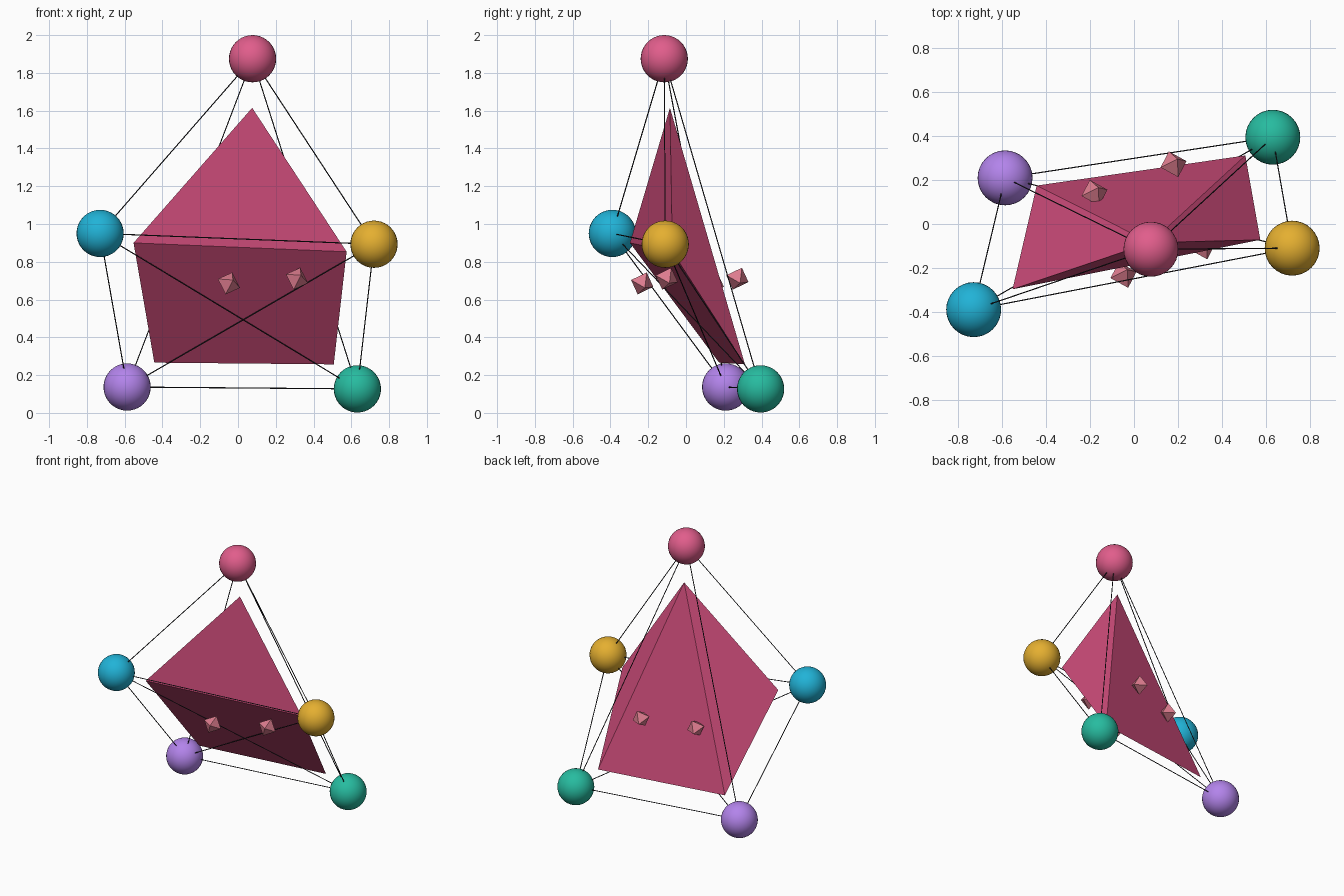
import bpy, bmesh
from mathutils import Vector, Matrix

if "Cube" in bpy.data.objects:
    bpy.data.objects.remove(bpy.data.objects["Cube"])


def material(name, rgb):
    m = bpy.data.materials.new(name)
    m.diffuse_color = (*rgb, 1)
    m.use_nodes = True
    m.node_tree.nodes["Principled BSDF"].inputs["Base Color"].default_value = m.diffuse_color
    return m


def finish(name, bm, mat, smooth=False):
    bmesh.ops.recalc_face_normals(bm, faces=bm.faces)
    me = bpy.data.meshes.new(name)
    bm.to_mesh(me)
    bm.free()
    for p in me.polygons:
        p.use_smooth = smooth
    me.materials.append(mat)
    ob = bpy.data.objects.new(name, me)
    bpy.context.collection.objects.link(ob)
    return ob


dark = material("dark_line", (0.02, 0.02, 0.025))
magenta = material("magenta", (0.6, 0.07, 0.19))
rose = material("rose", (0.72, 0.2, 0.27))

# Corner balls
balls = {
    "top": ((0.077, -0.115, 1.875), (0.75, 0.11, 0.26)),
    "front_left": ((-0.73, -0.39, 0.95), (0.015, 0.45, 0.68)),
    "front_right": ((0.72, -0.11, 0.893), (0.78, 0.43, 0.03)),
    "back_right": ((0.632, 0.395, 0.127), (0.02, 0.5, 0.35)),
    "back_left": ((-0.587, 0.21, 0.137), (0.45, 0.23, 0.83)),
}
for label, (pos, rgb) in balls.items():
    bm = bmesh.new()
    bmesh.ops.create_uvsphere(bm, u_segments=32, v_segments=20, radius=0.125)
    ob = finish(label + "_ball", bm, material(label + "_colour", rgb), True)
    ob.location = pos

# Thin rods joining every pair of balls
labels = list(balls)
for i, a in enumerate(labels):
    for b in labels[i + 1:]:
        pa, pb = Vector(balls[a][0]), Vector(balls[b][0])
        d = pb - pa
        bm = bmesh.new()
        bmesh.ops.create_cone(bm, cap_ends=True, segments=6, radius1=0.003,
                              radius2=0.003, depth=d.length)
        ob = finish(f"rod_{a}_{b}", bm, dark)
        ob.matrix_world = (Matrix.Translation((pa + pb) / 2)
                           @ d.to_track_quat('Z', 'Y').to_matrix().to_4x4())

# Inner pyramid: apex over a four-sided base
bm = bmesh.new()
apex = bm.verts.new((0.075, -0.085, 1.615))
base = [bm.verts.new(p) for p in ((-0.553, -0.297, 0.9), (0.575, -0.072, 0.853),
                                  (0.507, 0.312, 0.257), (-0.443, 0.175, 0.266))]
bm.faces.new(base)
for i in range(4):
    bm.faces.new((apex, base[i], base[(i + 1) % 4]))
finish("inner_pyramid", bm, magenta)

# Four small octahedra in a rectangle, sharing one tilted frame
w = Vector((0.018, 0.025, 0.06)).normalized()
v = Vector((-0.02, 0.055, -0.017))
v = (v - w * v.dot(w)).normalized()
u = v.cross(w)
r = 0.065
centre = Vector((0.066, 0.02, 0.698))
along, across = Vector((0.18, 0.065, 0.0125)), Vector((-0.066, 0.187, 0.0))
for side, sy in (("front", -1), ("back", 1)):
    for end, sx in (("left", -1), ("right", 1)):
        bm = bmesh.new()
        for axis in (u, v, w):
            for s in (-1, 1):
                bm.verts.new(axis * s * r)
        bmesh.ops.convex_hull(bm, input=bm.verts)
        ob = finish(f"{side}_{end}_octahedron", bm, rose)
        ob.location = centre + along * sx + across * sy
